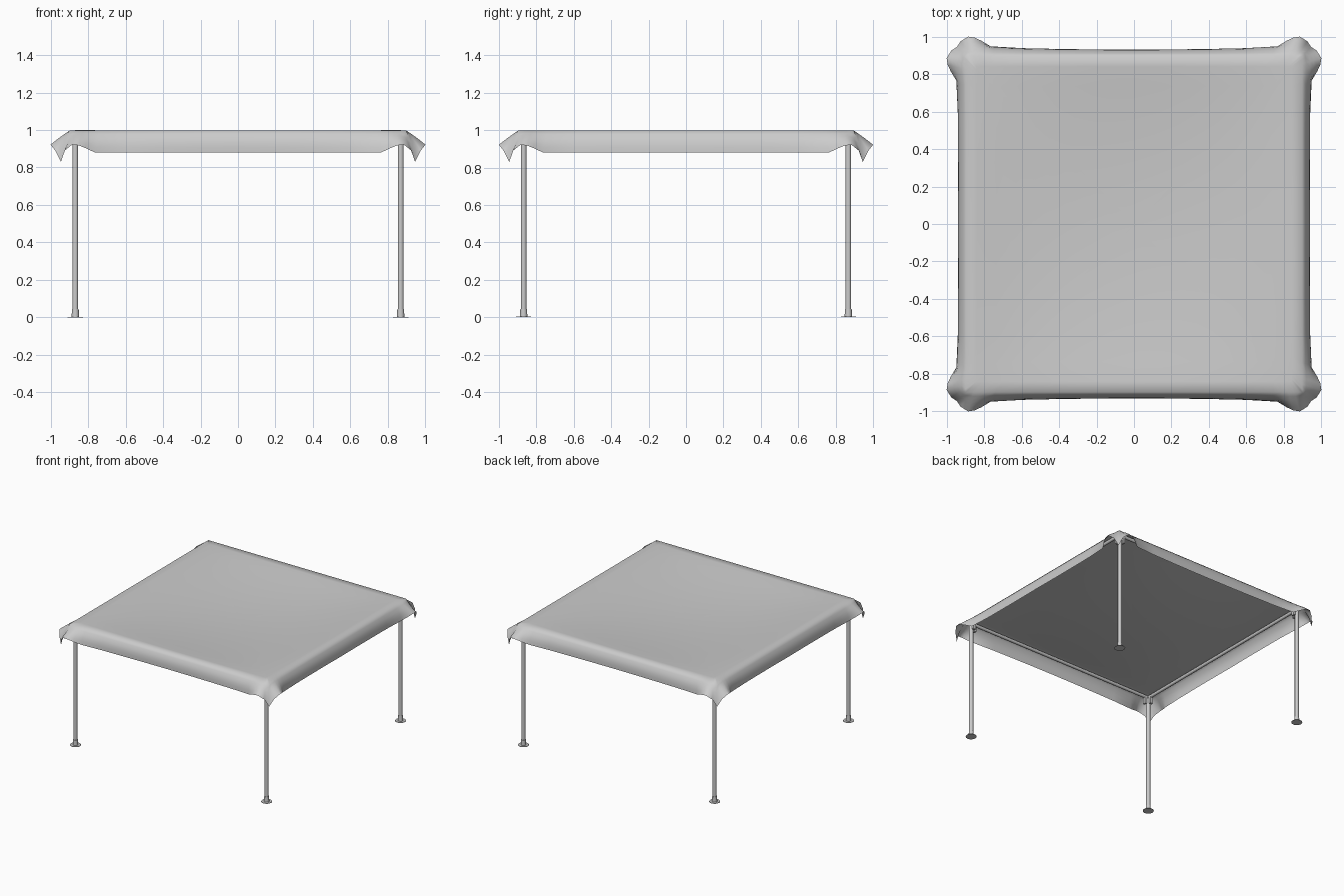
import bpy, bmesh, math
from mathutils import Vector

if "Cube" in bpy.data.objects:
    bpy.data.objects.remove(bpy.data.objects["Cube"])

LEG = 0.868
SAG = 0.05


def make_object(name, bm, smooth_angle=None):
    mesh = bpy.data.meshes.new(name)
    bm.to_mesh(mesh)
    bm.free()
    ob = bpy.data.objects.new(name, mesh)
    bpy.context.collection.objects.link(ob)
    if smooth_angle:
        bpy.ops.object.select_all(action='DESELECT')
        ob.select_set(True)
        bpy.context.view_layer.objects.active = ob
        bpy.ops.object.shade_smooth_by_angle(angle=math.radians(smooth_angle))
    return ob


def box(name, loc, size):
    bm = bmesh.new()
    bmesh.ops.create_cube(bm, size=1)
    for v in bm.verts:
        v.co = Vector([c * s + l for c, s, l in zip(v.co, size, loc)])
    return make_object(name, bm)


def tube(name, a, b, r1, r2=None, sides=16):
    a, b = Vector(a), Vector(b)
    bm = bmesh.new()
    bmesh.ops.create_cone(bm, cap_ends=True, segments=sides, radius1=r1,
                          radius2=r2 or r1, depth=(b - a).length)
    bm.transform((b - a).to_track_quat('Z', 'Y').to_matrix().to_4x4())
    bmesh.ops.translate(bm, verts=bm.verts, vec=(a + b) / 2)
    return make_object(name, bm, 40)


def top_point(x, y):
    # Cloth top, sagging between the rails
    u, v = x / 0.885, y / 0.885
    return Vector((x, y, 1 - SAG * (1 - u * u) * (1 - v * v)))


# Cloth canopy: half of one side, as (edge x, hem x, hem reach, hem z, bulge)
columns = [
    (0.000, 0.000, 0.930, 0.880, 0.012),
    (0.200, 0.200, 0.931, 0.880, 0.012),
    (0.400, 0.400, 0.934, 0.880, 0.012),
    (0.580, 0.590, 0.938, 0.880, 0.012),
    (0.740, 0.765, 0.948, 0.881, 0.012),
    (0.790, 0.815, 0.978, 0.904, 0.008),
    (0.825, 0.850, 0.994, 0.918, 0.004),
    (0.855, 0.885, 1.000, 0.922, 0.002),
    (0.880, 0.925, 0.975, 0.890, 0.004),
    (0.897, 0.945, 0.945, 0.830, 0.010),
]
ROWS, RINGS = 6, 8


def canopy_column(ex, hx, reach, hz, bulge, widen):
    reach += widen * max(0, 1 - ex / 0.74)
    edge, hem = Vector((ex, 0.897, 0.998)), Vector((hx, reach, hz))
    out = Vector((0.7, 0.7, 0.3)) if ex > 0.89 else Vector((0, 1, 0.5))
    col = []
    for i in range(RINGS + 1):
        k = 0.84 * i / RINGS
        col.append(top_point(ex / 0.897 * k, k))
    for i in range(ROWS):
        f = i / (ROWS - 1)
        col.append(edge.lerp(hem, f) + out * bulge * math.sin(math.pi * f))
    return col


bm = bmesh.new()
for c, s in [(1, 0), (0, 1), (-1, 0), (0, -1)]:
    grid = [canopy_column(*p, 0.01 * abs(s)) for p in columns]
    for m in (1, -1):
        vs = [[bm.verts.new((m * p.x * c - p.y * s, m * p.x * s + p.y * c, p.z))
               for p in col] for col in grid]
        for a, b in zip(vs, vs[1:]):
            for i in range(RINGS + ROWS):
                f = [a[i], a[i + 1], b[i + 1], b[i]]
                bm.faces.new(f if m == 1 else f[::-1])
bmesh.ops.remove_doubles(bm, verts=bm.verts, dist=0.0005)
bmesh.ops.dissolve_degenerate(bm, edges=bm.edges, dist=0.0001)
bmesh.ops.recalc_face_normals(bm, faces=bm.faces)
bm.normal_update()
if max(bm.faces, key=lambda f: f.calc_area()).normal.z < 0:
    bmesh.ops.reverse_faces(bm, faces=bm.faces)
make_object("canopy_cloth", bm, 80)

# Frame rails under the cloth edges
for s in (-1, 1):
    tube("frame_rail_x", (-LEG, s * LEG, 0.98), (LEG, s * LEG, 0.98), 0.013)
    tube("frame_rail_y", (s * LEG, -LEG, 0.98), (s * LEG, LEG, 0.98), 0.013)

# Legs with feet and rail brackets
for sx in (-1, 1):
    for sy in (-1, 1):
        x, y = sx * LEG, sy * LEG
        tube("leg", (x, y, 0.03), (x, y, 0.985), 0.0155)
        tube("foot_sleeve", (x, y, 0), (x, y, 0.045), 0.020, 0.018)
        tube("foot_plate", (x, y, 0), (x, y, 0.003), 0.042, 0.040)
        box("bracket_x", (x - sx * 0.032, y, 0.952), (0.016, 0.024, 0.07))
        box("bracket_y", (x, y - sy * 0.032, 0.952), (0.024, 0.016, 0.07))
